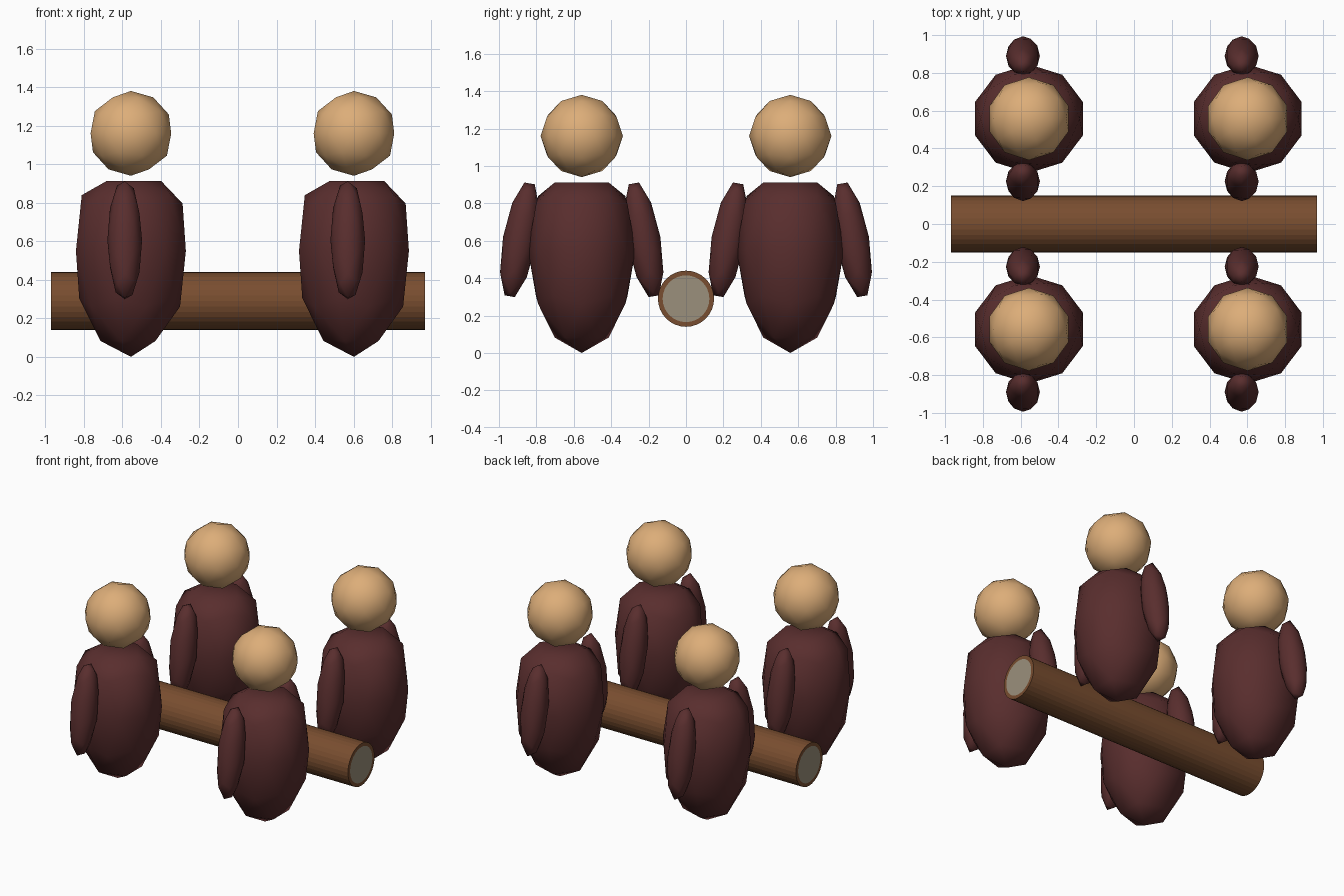
import bpy, bmesh, math
from mathutils import Matrix, Vector

if "Cube" in bpy.data.objects:
    bpy.data.objects.remove(bpy.data.objects["Cube"])


def material(name, rgb):
    m = bpy.data.materials.new(name)
    m.diffuse_color = (*rgb, 1)
    m.use_nodes = True
    m.node_tree.nodes["Principled BSDF"].inputs["Base Color"].default_value = m.diffuse_color
    return m


SKIN = material("tan_skin", (0.72, 0.42, 0.19))
ROBE = material("dark_maroon", (0.10, 0.027, 0.027))
BARK = material("brown_bark", (0.19, 0.075, 0.029))
CUT = material("pale_cut_wood", (0.33, 0.28, 0.20))


def finish(bm, name, mats, smooth):
    for f in bm.faces:
        f.smooth = smooth
    me = bpy.data.meshes.new(name)
    bm.to_mesh(me)
    bm.free()
    for m in mats:
        me.materials.append(m)
    ob = bpy.data.objects.new(name, me)
    bpy.context.collection.objects.link(ob)
    return ob


def ball(name, mat, loc, scale, rot=Matrix(), flat_top=None):
    """Low-poly ellipsoid, optionally flattened above a height."""
    bm = bmesh.new()
    mtx = Matrix.Translation(loc) @ rot @ Matrix.Diagonal((*scale, 1))
    bmesh.ops.create_icosphere(bm, subdivisions=2, radius=1, matrix=mtx)
    if flat_top is not None:
        for v in bm.verts:
            v.co.z = min(v.co.z, flat_top)
    return finish(bm, name, [mat], True)


# Four figures, two on each side of the log
for x, side in ((-0.556, "left"), (0.602, "right")):
    for y, end in ((-0.5575, "front"), (0.5575, "back")):
        tag = f"{end}_{side}"
        ball(f"body_{tag}", ROBE, (x, y, 0.55), (0.30, 0.2875, 0.55), flat_top=0.912)
        ball(f"head_{tag}", SKIN, (x, y, 1.16), (0.22, 0.22, 0.22))
        # Arms lean in towards the shoulders
        for s in (-1, 1):
            rot = (Matrix.Rotation(s * math.radians(10), 4, 'X')
                   @ Matrix.Rotation(-math.pi / 2, 4, 'Y'))
            ball(f"arm_{'outer' if s * y > 0 else 'inner'}_{tag}", ROBE,
                 (x - 0.032, y + s * 0.332, 0.605), (0.322, 0.09, 0.09), rot)

# Log lying along x, with inset pale cut ends
bm = bmesh.new()
bmesh.ops.create_cone(bm, cap_ends=True, segments=32, radius1=0.15, radius2=0.15,
                      depth=1.94, matrix=Matrix.Translation((0, 0, 0.29))
                      @ Matrix.Rotation(math.pi / 2, 4, 'Y'))
caps = [f for f in bm.faces if len(f.verts) > 4]
bmesh.ops.inset_individual(bm, faces=caps, thickness=0.025)
for f in bm.faces:
    f.material_index = 1 if len(f.verts) > 4 else 0
finish(bm, "log", [BARK, CUT], False)
